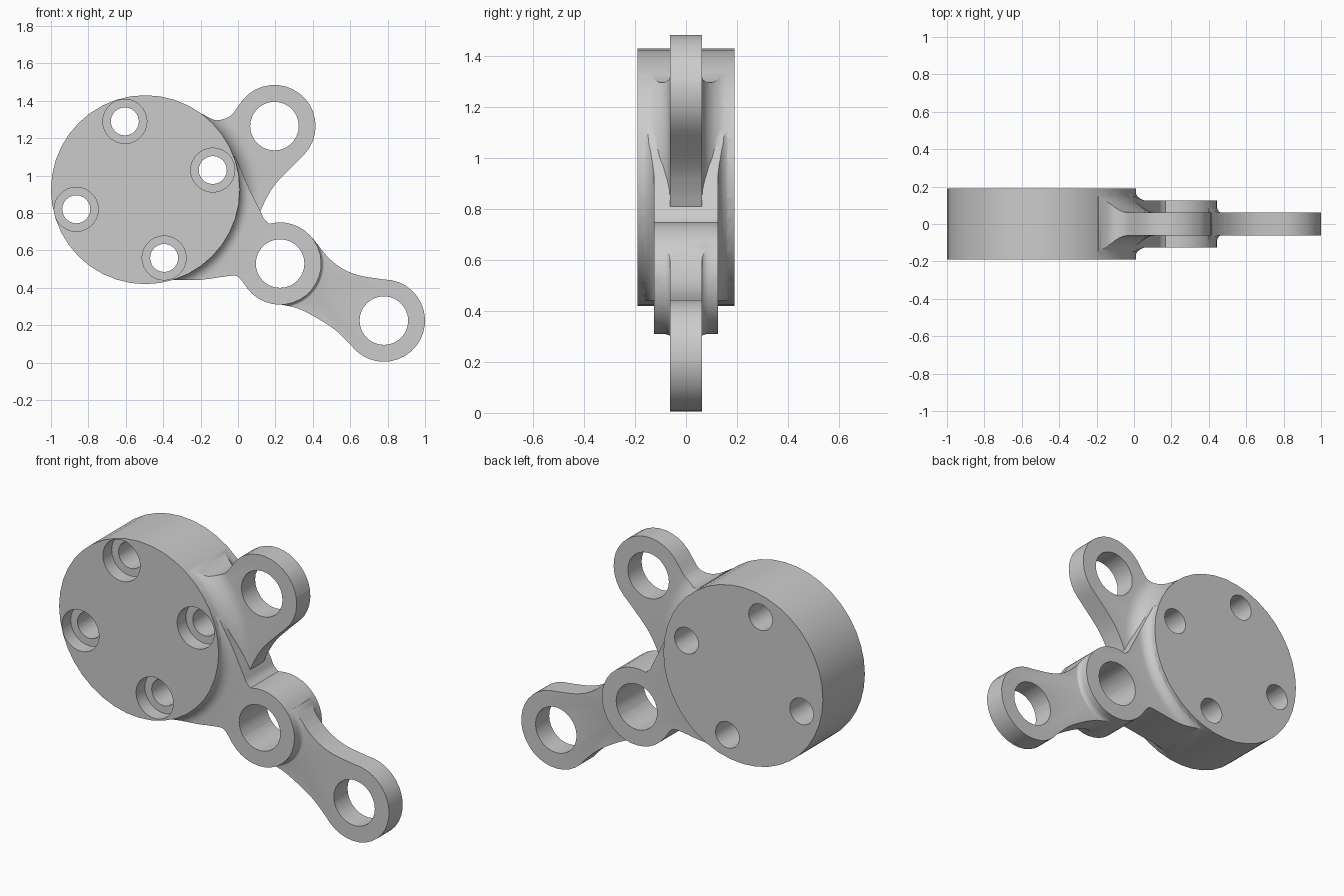
import bpy, bmesh, math
from mathutils import Vector, Matrix

cube = bpy.data.objects.get("Cube")
if cube:
    bpy.data.objects.remove(cube, do_unlink=True)

grey = bpy.data.materials.new("plain grey")
grey.use_nodes = True
grey.diffuse_color = (0.6, 0.6, 0.6, 1)
grey.node_tree.nodes["Principled BSDF"].inputs["Base Color"].default_value = (0.6, 0.6, 0.6, 1)


def make_object(name, bm):
    bmesh.ops.recalc_face_normals(bm, faces=bm.faces)
    mesh = bpy.data.meshes.new(name)
    bm.to_mesh(mesh)
    bm.free()
    mesh.materials.append(grey)
    obj = bpy.data.objects.new(name, mesh)
    bpy.context.collection.objects.link(obj)
    return obj


def arc(centre, radius, start, end, steps):
    angles = [math.radians(start + (end - start) * i / steps) for i in range(steps + 1)]
    return [(centre[0] + radius * math.cos(a), centre[1] + radius * math.sin(a)) for a in angles]


def smooth(points, steps=3):
    """Catmull-Rom curve through the points."""
    p = [Vector(q) for q in points]
    p = [2 * p[0] - p[1]] + p + [2 * p[-1] - p[-2]]
    out = []
    for a, b, c, d in zip(p, p[1:], p[2:], p[3:]):
        for i in range(steps):
            t = i / steps
            out.append(0.5 * (2 * b + (c - a) * t + (2 * a - 5 * b + 4 * c - d) * t ** 2
                              + (3 * b - a - 3 * c + d) * t ** 3))
    return out + [p[-2]]


def prism(name, outline, front, back):
    """Extrude an x-z outline along y."""
    clean = []
    for q in outline:
        if not clean or (Vector(q) - clean[-1]).length > 0.004:
            clean.append(Vector(q))
    if (clean[0] - clean[-1]).length < 0.004:
        clean.pop()
    bm = bmesh.new()
    face = bm.faces.new([bm.verts.new((q[0], front, q[1])) for q in clean])
    grown = bmesh.ops.extrude_face_region(bm, geom=[face])
    verts = [v for v in grown["geom"] if isinstance(v, bmesh.types.BMVert)]
    bmesh.ops.translate(bm, verts=verts, vec=(0, back - front, 0))
    return make_object(name, bm)


def cylinder(name, centre, radius, front, back, sides):
    return prism(name, arc(centre, radius, 0, 360, sides), front, back)


def flare(centre, radius, high, low, fillet):
    """Turned solid: thick hub, concave fillet, then a thin flat skirt."""
    half = [(0, high), (radius, high)]
    for i in range(1, 8):
        a = math.pi / 2 * i / 7
        half.append((radius + fillet * (1 - math.cos(a)), high - (high - low) * math.sin(a)))
    half.append((1.6, low))
    profile = half + [(r, -y) for r, y in reversed(half)]
    bm = bmesh.new()
    verts = [bm.verts.new((r, y, 0)) for r, y in profile]
    edges = [bm.edges.new(pair) for pair in zip(verts, verts[1:])]
    bmesh.ops.spin(bm, geom=verts + edges, cent=(0, 0, 0), axis=(0, 1, 0),
                   angle=2 * math.pi, steps=48)
    bmesh.ops.remove_doubles(bm, verts=bm.verts, dist=0.0005)
    bmesh.ops.transform(bm, verts=bm.verts, matrix=Matrix.Translation((centre[0], 0, centre[1])))
    return make_object("fillet_helper", bm)


def combine(target, other, operation):
    mod = target.modifiers.new("combine", "BOOLEAN")
    mod.operation, mod.solver, mod.object = operation, "EXACT", other
    bpy.context.view_layer.objects.active = target
    bpy.ops.object.modifier_apply(modifier=mod.name)
    bpy.data.objects.remove(other, do_unlink=True)


HUB, TOP, MID, LOW = (-0.495, 0.925), (0.195, 1.265), (0.225, 0.53), (0.78, 0.225)
EYE, BORE, THIN, THICK, HUB_Y = 0.22, 0.13, 0.062, 0.125, 0.19

# Round hub
bracket = cylinder("bracket", HUB, 0.505, -HUB_Y, HUB_Y, 40)

# Upper thin arm, flared into the hub
ring = arc(TOP, EYE, -45, 150, 18)
upper_arm = prism("upper_arm",
                  ring + smooth([ring[-1], (-0.04, 1.32), (-0.1, 1.297), (-0.14, 1.303), (-0.19, 1.33)])
                  + [(-0.4, 1.1), (-0.2, 0.8), (0.05, 0.7)]
                  + smooth([(0.12, 0.81), (0.15, 0.875), (0.2, 0.955), (0.28, 1.04), ring[0]]),
                  -0.3, 0.3)
combine(upper_arm, flare(HUB, 0.499, HUB_Y - 0.001, THIN, 0.11), "INTERSECT")

# Thick middle lug, flared into the hub
ring = arc(MID, EYE, -143, 105, 24)
middle_lug = prism("middle_lug",
                   ring + smooth([ring[-1], (0.14, 0.768), (0.12, 0.81), (0.06, 0.93), (-0.01, 1.09)])
                   + [(-0.1, 1.2), (-0.3, 0.9), (-0.45, 0.45)]
                   + smooth([(-0.37, 0.441), (-0.2, 0.443), (-0.06, 0.462), (0, 0.46), ring[0]]),
                   -0.3, 0.3)
combine(middle_lug, flare(HUB, 0.499, HUB_Y - 0.001, THICK, 0.065), "INTERSECT")

# Lower thin arm with a small fillet around the lug
ring = arc(LOW, EYE, -145, 90, 22)
lower_arm = prism("lower_arm",
                  ring + smooth([ring[-1], (0.65, 0.466), (0.56, 0.502), (0.48, 0.565), (0.4, 0.665)])
                  + [(0.225, 0.6), (0.15, 0.4)]
                  + smooth([(0.225, 0.312), (0.32, 0.29), (0.42, 0.24), (0.52, 0.175), ring[0]]),
                  -0.3, 0.3)
combine(lower_arm, flare(MID, 0.215, THICK - 0.003, THIN, 0.022), "INTERSECT")

for part in (middle_lug, upper_arm, lower_arm):
    combine(bracket, part, "UNION")

# Eye bores
for centre in (TOP, MID, LOW):
    combine(bracket, cylinder("bore_cutter", centre, BORE, -0.4, 0.4, 28), "DIFFERENCE")

# Counterbored bolt holes in the hub
for centre in ((-0.605, 1.29), (-0.135, 1.03), (-0.865, 0.82), (-0.395, 0.56)):
    combine(bracket, cylinder("bolt_cutter", centre, 0.075, -0.4, 0.4, 24), "DIFFERENCE")
    combine(bracket, cylinder("counterbore_cutter", centre, 0.118, -0.4, -0.11, 28), "DIFFERENCE")

# Smooth shading with crisp edges
bpy.ops.object.select_all(action="DESELECT")
bracket.select_set(True)
bpy.context.view_layer.objects.active = bracket
bpy.ops.object.shade_smooth_by_angle(angle=math.radians(30))
